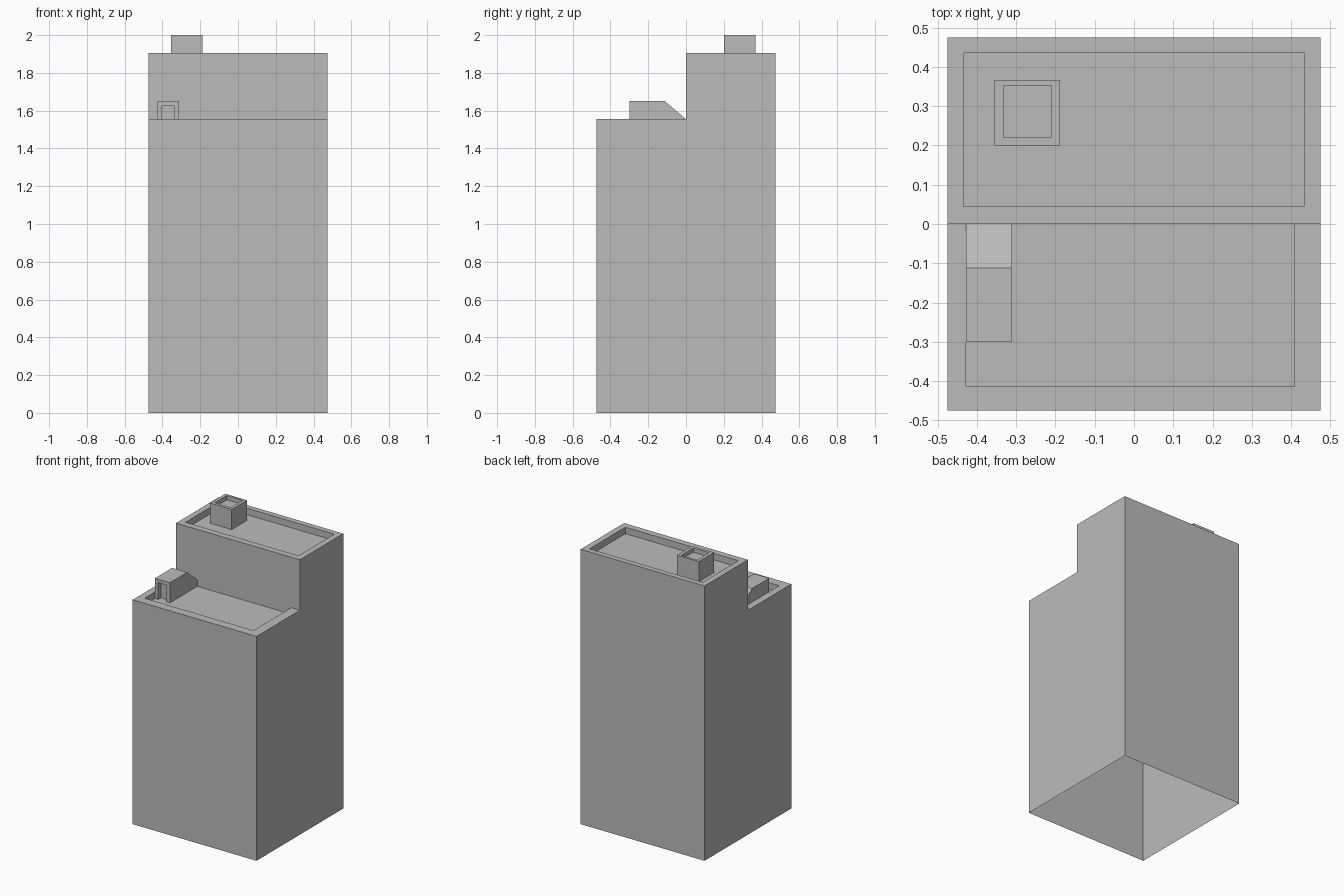
import bpy, bmesh

if "Cube" in bpy.data.objects:
    bpy.data.objects.remove(bpy.data.objects["Cube"], do_unlink=True)

grey = bpy.data.materials.new("concrete_grey")
grey.use_nodes = True
COLOUR = (0.5, 0.5, 0.5, 1)
grey.diffuse_color = COLOUR
grey.node_tree.nodes["Principled BSDF"].inputs["Base Color"].default_value = COLOUR


def face(bm, points):
    return bm.faces.new([bm.verts.new(p) for p in points])


def corners(rect, z):
    x0, x1, y0, y1 = rect
    return [(x0, y0, z), (x1, y0, z), (x1, y1, z), (x0, y1, z)]


def tray(bm, outer, inner, top, floor):
    """Flat rim, inner walls and sunken floor."""
    o, i, f = corners(outer, top), corners(inner, top), corners(inner, floor)
    for a in range(4):
        b = (a + 1) % 4
        rim = face(bm, (o[a], o[b], i[b], i[a]))
        if rim.calc_area() < 1e-6:
            bmesh.ops.delete(bm, geom=[rim], context='FACES')
        face(bm, (i[b], f[b], f[a], i[a]))
    face(bm, f)


def extrude_profile(bm, profile, x0, x1, skip=()):
    """Side profile in y, z swept along x, leaving out the skipped strips."""
    for x in (x0, x1):
        face(bm, [(x, y, z) for y, z in profile])
    for n, (y, z) in enumerate(profile):
        if n not in skip:
            y2, z2 = profile[(n + 1) % len(profile)]
            face(bm, ((x0, y, z), (x1, y, z), (x1, y2, z2), (x0, y2, z2)))


def finish(bm, name):
    bmesh.ops.remove_doubles(bm, verts=bm.verts, dist=1e-5)
    bmesh.ops.recalc_face_normals(bm, faces=bm.faces)
    mesh = bpy.data.meshes.new(name)
    bm.to_mesh(mesh)
    bm.free()
    mesh.materials.append(grey)
    bpy.context.collection.objects.link(bpy.data.objects.new(name, mesh))


H = 0.475            # half width of the tower
LOW, HIGH = 1.555, 1.905
LOW_FLOOR, HIGH_FLOOR = 1.51, 1.86

# Stepped tower, open underneath, with a sunken roof on each level
bm = bmesh.new()
steps = [(-H, 0), (-H, LOW), (0, LOW), (0, HIGH), (H, HIGH), (H, 0)]
extrude_profile(bm, steps, -H, H, skip=(1, 3, 5))
tray(bm, (-H, H, -H, 0), (-0.427, 0.408, -0.413, 0), LOW, LOW_FLOOR)
tray(bm, (-H, H, 0, H), (-0.433, 0.433, 0.045, 0.437), HIGH, HIGH_FLOOR)
finish(bm, "tower")

# Roof vent with a hollow top
bm = bmesh.new()
vent = (-0.355, -0.188, 0.2, 0.367)
low, high = corners(vent, HIGH_FLOOR), corners(vent, 2)
for a in range(4):
    b = (a + 1) % 4
    face(bm, (low[a], low[b], high[b], high[a]))
tray(bm, vent, (-0.332, -0.21, 0.22, 0.352), 2, 1.97)
finish(bm, "roof_vent")

# Stair hut with a sloping back and a recessed doorway
bm = bmesh.new()
X0, X1, FRONT, TOP = -0.427, -0.312, -0.3, 1.65
hut = [(FRONT, LOW_FLOOR), (FRONT, TOP), (-0.112, TOP), (0, LOW), (0, LOW_FLOOR)]
extrude_profile(bm, hut, X0, X1, skip=(0, 3, 4))
door = [(-0.403, LOW_FLOOR), (-0.403, 1.625), (-0.34, 1.625), (-0.34, LOW_FLOOR)]
surround = [(X1, LOW_FLOOR), (X1, TOP), (X0, TOP), (X0, LOW_FLOOR)]
face(bm, [(x, FRONT, z) for x, z in door + surround])
DOOR_Y = FRONT + 0.03
for (xa, za), (xb, zb) in zip(door, door[1:]):
    face(bm, ((xa, FRONT, za), (xb, FRONT, zb), (xb, DOOR_Y, zb), (xa, DOOR_Y, za)))
face(bm, [(x, DOOR_Y, z) for x, z in door])
finish(bm, "stair_hut")
